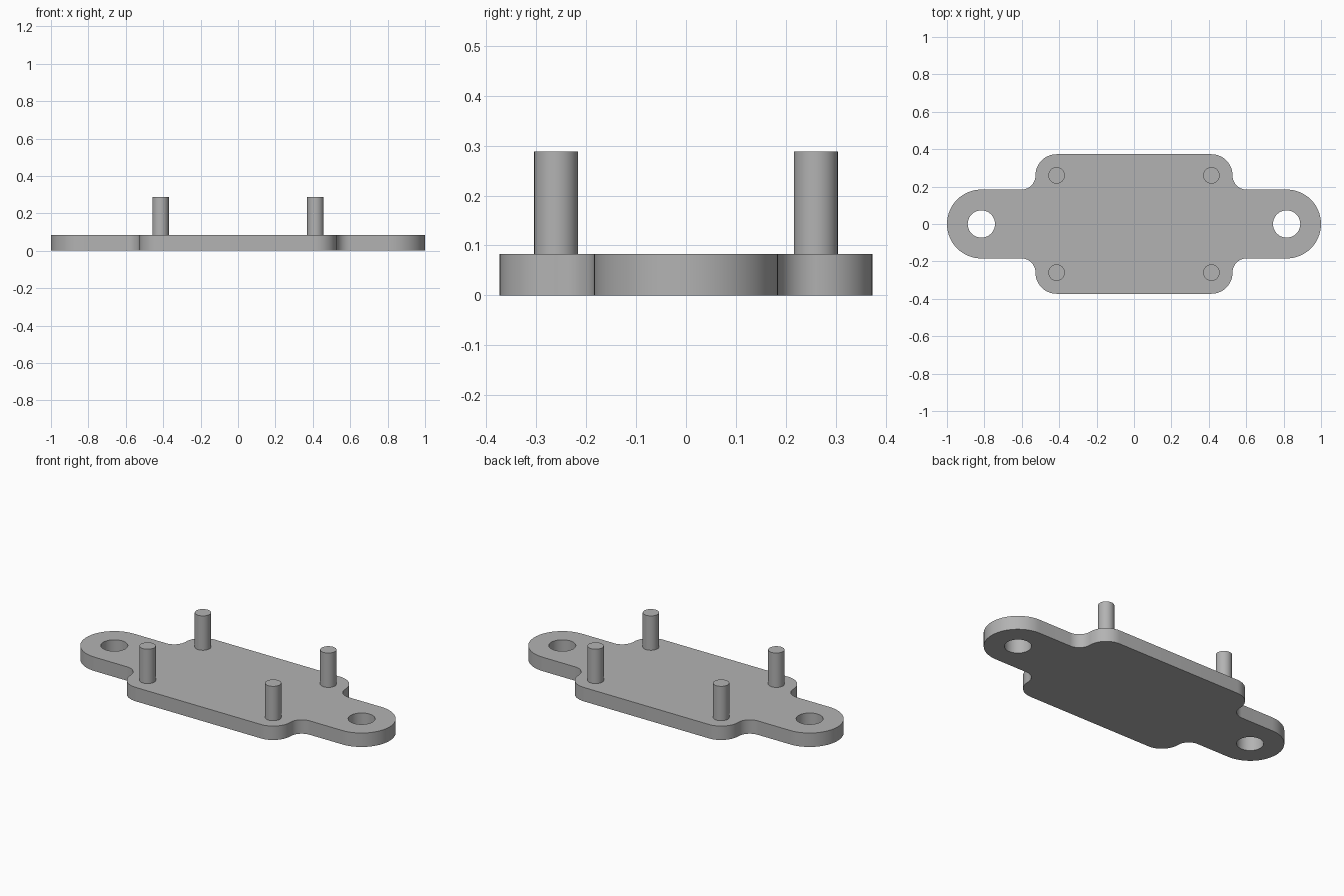
import bpy, bmesh
from math import sin, cos, radians
from mathutils import Vector

if "Cube" in bpy.data.objects:
    bpy.data.objects.remove(bpy.data.objects["Cube"])

THICK, PIN_TOP = 0.083, 0.288
EAR_X, EAR_R, HOLE_R = 0.816, 0.184, 0.073
PIN_X, PIN_Y, PIN_R = 0.414, 0.26, 0.044
CORNER_R, FILLET_R = 0.113, 0.075

grey = bpy.data.materials.new("matte_grey")
grey.use_nodes = True
colour = (0.45, 0.45, 0.45, 1)
grey.diffuse_color = colour
grey.node_tree.nodes["Principled BSDF"].inputs["Base Color"].default_value = colour


def arc(cx, cy, r, start, end, steps):
    angles = [radians(start + (end - start) * i / steps) for i in range(steps + 1)]
    return [Vector((cx + r * cos(a), cy + r * sin(a), 0)) for a in angles]


def finish(bm, name):
    bmesh.ops.recalc_face_normals(bm, faces=bm.faces)
    mesh = bpy.data.meshes.new(name)
    bm.to_mesh(mesh)
    bm.free()
    mesh.materials.append(grey)
    obj = bpy.data.objects.new(name, mesh)
    bpy.context.collection.objects.link(obj)
    bpy.ops.object.select_all(action="DESELECT")
    obj.select_set(True)
    bpy.context.view_layer.objects.active = obj
    bpy.ops.object.shade_smooth_by_angle(angle=radians(30))
    return obj


def loop_edges(bm, points):
    verts = [bm.verts.new(p) for p in points]
    return [bm.edges.new((v, verts[i - 1])) for i, v in enumerate(verts)]


# Quarter outline: ear end, inner fillet, body corner; then mirrored twice
quarter = arc(EAR_X, 0, EAR_R, 0, 90, 16)
quarter += arc(0.527 + FILLET_R, EAR_R + FILLET_R, FILLET_R, 270, 180, 10)
quarter += arc(PIN_X, PIN_Y, CORNER_R, 0, 90, 12)
half = quarter + [Vector((-p.x, p.y, 0)) for p in reversed(quarter)]
outline = half + [Vector((p.x, -p.y, 0)) for p in reversed(half[1:-1])]

# Plate with a through hole in each ear
bm = bmesh.new()
edges = loop_edges(bm, outline)
for side in (-1, 1):
    edges += loop_edges(bm, arc(side * EAR_X, 0, HOLE_R, 0, 360, 40)[:-1])
bmesh.ops.triangle_fill(bm, edges=edges, use_beauty=True, normal=(0, 0, 1))
result = bmesh.ops.extrude_face_region(bm, geom=bm.faces[:], use_keep_orig=True)
top = [g for g in result["geom"] if isinstance(g, bmesh.types.BMVert)]
bmesh.ops.translate(bm, verts=top, vec=(0, 0, THICK))
finish(bm, "mounting_plate")

# Four upright pins, seated slightly into the plate
for side, x in (("left", PIN_X), ("right", -PIN_X)):
    for end, y in (("front", -PIN_Y), ("back", PIN_Y)):
        base = THICK - 0.01
        bm = bmesh.new()
        bmesh.ops.create_cone(bm, cap_ends=True, segments=40, radius1=PIN_R,
                              radius2=PIN_R, depth=PIN_TOP - base)
        pin = finish(bm, f"{end}_{side}_pin")
        pin.location = (x, y, (PIN_TOP + base) / 2)
